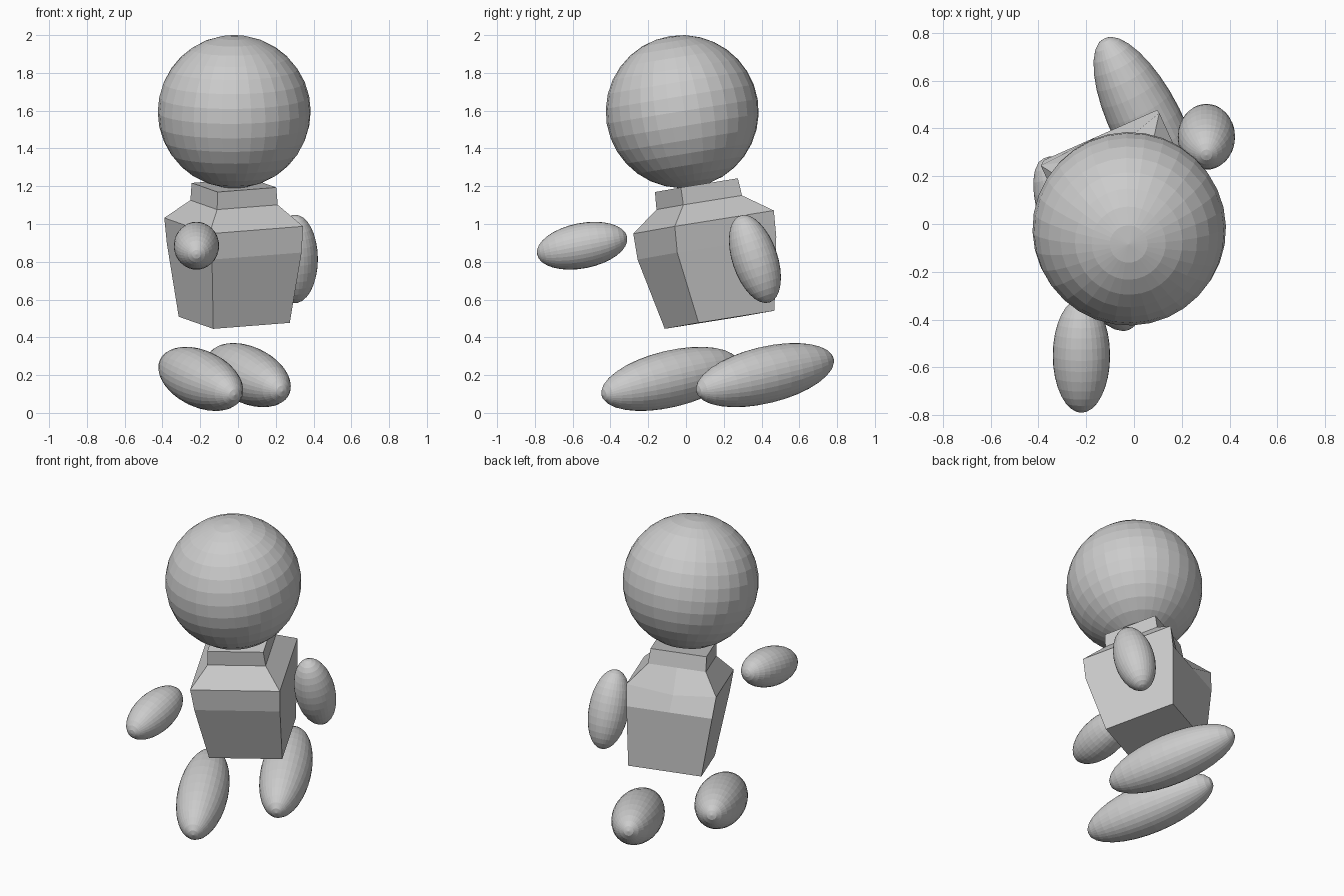
import bpy
from math import radians
from mathutils import Euler, Vector

cube = bpy.data.objects.get("Cube")
if cube:
    bpy.data.objects.remove(cube, do_unlink=True)

# One plain grey for everything
grey = bpy.data.materials.new("plain_grey")
grey.use_nodes = True
grey.diffuse_color = (0.6, 0.6, 0.6, 1)
grey.node_tree.nodes["Principled BSDF"].inputs["Base Color"].default_value = grey.diffuse_color

LEAN = Euler((radians(8.3), radians(-4.1), radians(23.9)))


def ellipsoid(name, centre, rotation, thick, length):
    """Flat-shaded UV sphere stretched along its pole axis."""
    bpy.ops.mesh.primitive_uv_sphere_add(segments=32, ring_count=16, radius=1,
                                         location=centre, rotation=rotation)
    ob = bpy.context.object
    ob.name = name
    ob.scale = (thick, thick, length)
    ob.data.materials.append(grey)
    return ob


def limb(name, centre, axis, thick, length):
    rotation = Vector(axis).to_track_quat('Z', 'Y').to_euler()
    return ellipsoid(name, centre, rotation, thick, length)


# Head
ellipsoid("head", (-0.02, -0.02, 1.595), LEAN, 0.405, 0.405)

# Arms
limb("right_arm", (-0.22, -0.55, 0.885), (0, 0.98, 0.19), 0.12, 0.243)
limb("left_arm", (0.303, 0.365, 0.815), (0, -0.32, 0.95), 0.12, 0.243)

# Legs share one direction
STRIDE = (-0.44, 0.875, 0.21)
limb("right_leg", (-0.197, -0.083, 0.18), STRIDE, 0.15, 0.41)
limb("left_leg", (0.055, 0.418, 0.2), STRIDE, 0.15, 0.41)

# Torso rings: half width, front, back, height, back-middle depth and height
rings = [
    (0.222, -0.223, 0.223, 0, 0.223, 0),
    (0.26, -0.297, 0.285, 0.385, 0.285, 0.385),
    (0.272, -0.292, 0.29, 0.524, 0.207, 0.47),
    (0.176, -0.18, 0.165, 0.63, 0.165, 0.63),
    (0.17, -0.175, 0.16, 0.723, 0.16, 0.723),
]
verts, faces = [], []
for w, front, back, z, mid_y, mid_z in rings:
    verts += [(-w, front, z), (w, front, z), (w, back, z), (0, mid_y, mid_z), (-w, back, z)]
n = 5
for r in range(len(rings) - 1):
    for i in range(n):
        j = (i + 1) % n
        faces.append((r * n + i, r * n + j, (r + 1) * n + j, (r + 1) * n + i))
faces.append(tuple(reversed(range(n))))
faces.append(tuple(range(len(verts) - n, len(verts))))
mesh = bpy.data.meshes.new("torso")
mesh.from_pydata(verts, [], faces)
mesh.materials.append(grey)
torso = bpy.data.objects.new("torso", mesh)
torso.location = (-0.02, 0.178, 0.493)
torso.rotation_euler = LEAN
bpy.context.collection.objects.link(torso)
